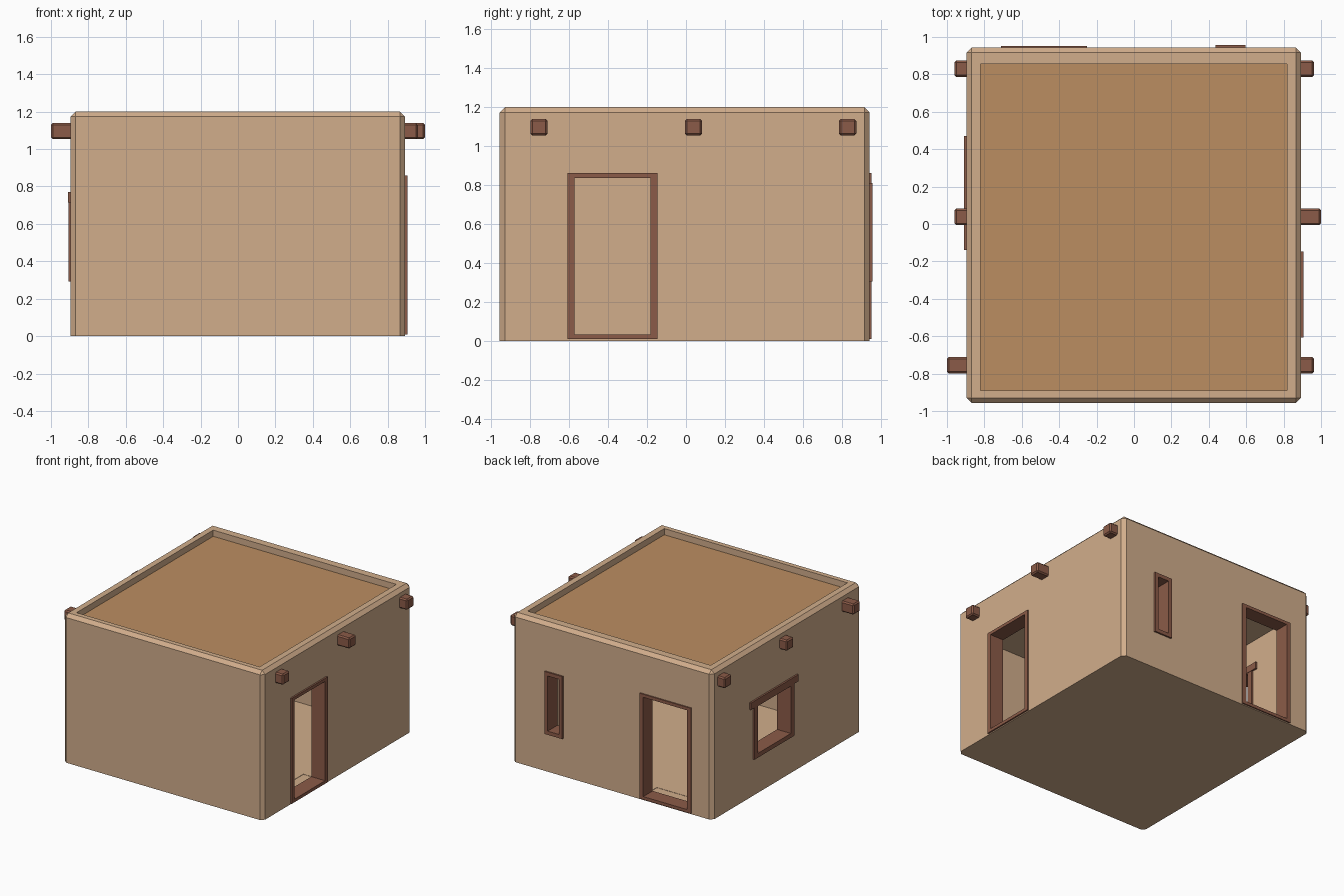
import bpy, bmesh

if "Cube" in bpy.data.objects:
    bpy.data.objects.remove(bpy.data.objects["Cube"])


def material(name, rgb):
    m = bpy.data.materials.new(name)
    m.diffuse_color = (*rgb, 1)
    m.use_nodes = True
    m.node_tree.nodes["Principled BSDF"].inputs["Base Color"].default_value = m.diffuse_color
    return m


PLASTER = material("plaster", (0.64, 0.42, 0.26))
CLAY = material("roof_clay", (0.50, 0.27, 0.12))
WOOD = material("wood", (0.26, 0.105, 0.065))


def box(name, lo, hi, mat=None, bevel=0.0, keep_bottom=False):
    """Axis-aligned box between two corners, optionally chamfered."""
    bm = bmesh.new()
    bmesh.ops.create_cube(bm, size=1)
    for v in bm.verts:
        for i in range(3):
            v.co[i] = hi[i] if v.co[i] > 0 else lo[i]
    if bevel:
        edges = [e for e in bm.edges
                 if not (keep_bottom and all(v.co.z <= lo[2] + 1e-5 for v in e.verts))]
        bmesh.ops.bevel(bm, geom=edges, offset=bevel, segments=1,
                        affect='EDGES', profile=0.5)
    me = bpy.data.meshes.new(name)
    bm.to_mesh(me)
    bm.free()
    ob = bpy.data.objects.new(name, me)
    bpy.context.collection.objects.link(ob)
    if mat:
        me.materials.append(mat)
    return ob


def cut(target, lo, hi):
    """Subtract a box from the target and discard the cutter."""
    cutter = box("cutter", lo, hi)
    mod = target.modifiers.new("cut", 'BOOLEAN')
    mod.operation = 'DIFFERENCE'
    mod.solver = 'EXACT'
    mod.object = cutter
    bpy.context.view_layer.objects.active = target
    bpy.ops.object.modifier_apply(modifier=mod.name)
    bpy.data.objects.remove(cutter)


def wall_box(axis, d, u, z):
    """Corners of a box lying in a wall: depth range d along axis, u across."""
    d = sorted(d)
    if axis == 'x':
        return (d[0], u[0], z[0]), (d[1], u[1], z[1])
    return (u[0], d[0], z[0]), (u[1], d[1], z[1])


def frame(name, axis, d, u, z, side, bottom, top):
    """Cut an opening through the wall and line it with a wooden ring."""
    mid = sum(d) / 2
    m = 0.01
    cut(house, *wall_box(axis, (mid - 0.15, mid + 0.15),
                         (u[0] + m, u[1] - m), (z[0] + m, z[1] - m)))
    ring = box(name, *wall_box(axis, d, u, z), WOOD)
    cut(ring, *wall_box(axis, (mid - 0.2, mid + 0.2),
                        (u[0] + side, u[1] - side), (z[0] + bottom, z[1] - top)))


# Plastered walls with parapet recess and hollow room
house = box("walls", (-0.895, -0.956, 0), (0.893, 0.943, 1.2), PLASTER, 0.027, True)
cut(house, (-0.82, -0.89, 1.10), (0.817, 0.855, 1.3))
cut(house, (-0.795, -0.856, 0.02), (0.793, 0.843, 0.97))

# Roof surface inside the parapet
box("roof", (-0.823, -0.893, 1.09), (0.82, 0.858, 1.15), CLAY)

# Doors and windows
frame("side_door_frame", 'x', (0.783, 0.906), (-0.607, -0.147), (0.008, 0.86), 0.035, 0.025, 0.025)
frame("back_door_frame", 'y', (0.833, 0.953), (-0.71, -0.25), (0.008, 0.86), 0.035, 0.025, 0.025)
frame("slit_window_frame", 'y', (0.831, 0.956), (0.437, 0.597), (0.305, 0.81), 0.03, 0.03, 0.03)
frame("side_window_frame", 'x', (-0.906, -0.783), (-0.09, 0.42), (0.293, 0.73), 0.045, 0.035, 0.02)
box("window_lintel", (-0.909, -0.138, 0.715), (-0.78, 0.47, 0.77), WOOD)

# Roof beam ends poking out of both side walls
for y, left, right in ((-0.755, -1.0, 0.962), (0.038, -0.96, 1.0), (0.83, -0.96, 0.962)):
    lo, hi = y - 0.044, y + 0.044
    box("roof_beam_left", (left, lo, 1.053), (-0.85, hi, 1.139), WOOD, 0.01)
    box("roof_beam_right", (0.85, lo, 1.053), (right, hi, 1.139), WOOD, 0.01)
